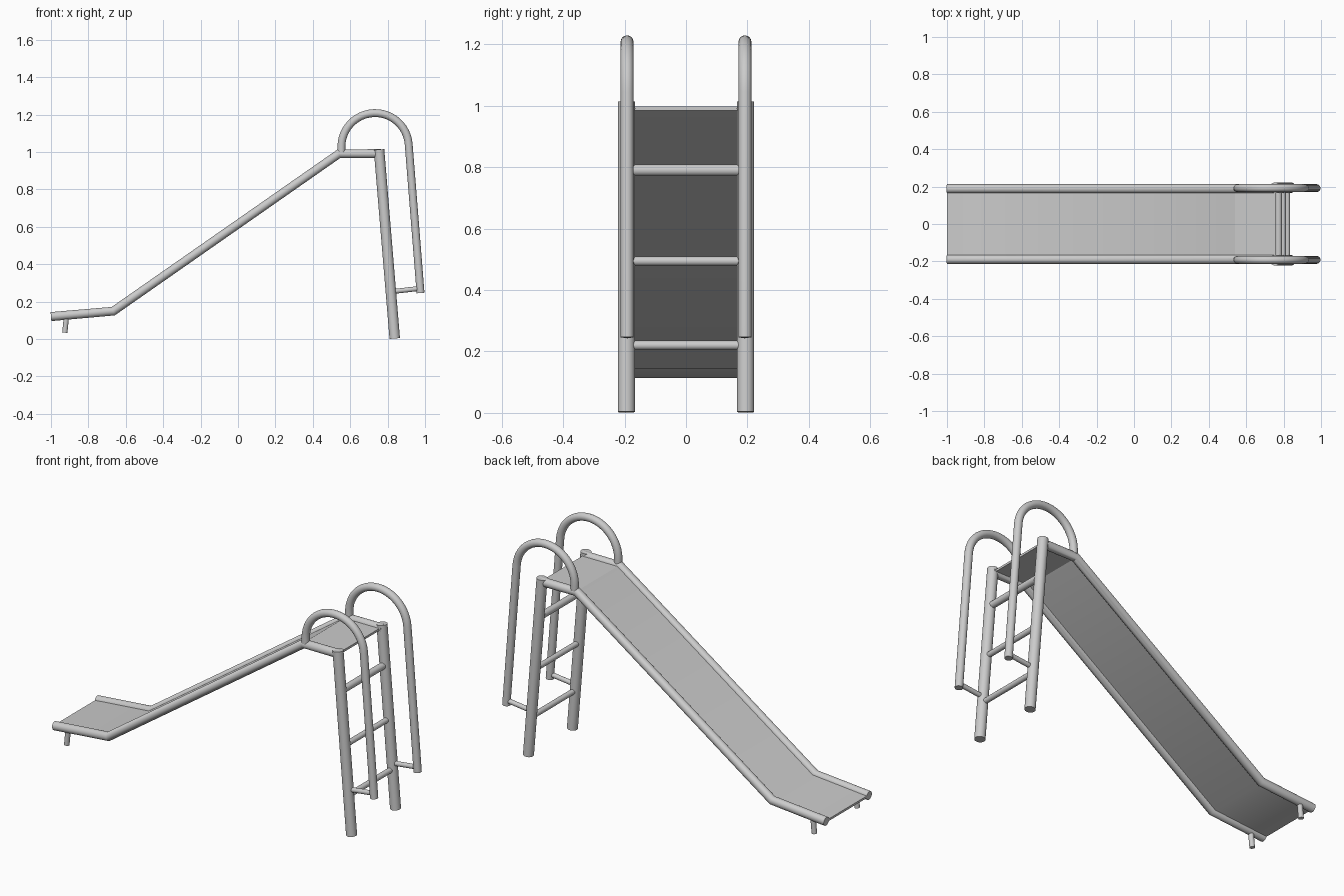
import bpy, bmesh, math
from mathutils import Vector

if "Cube" in bpy.data.objects:
    bpy.data.objects.remove(bpy.data.objects["Cube"])

def finish(name, bm):
    bmesh.ops.recalc_face_normals(bm, faces=bm.faces)
    me = bpy.data.meshes.new(name)
    bm.to_mesh(me)
    bm.free()
    ob = bpy.data.objects.new(name, me)
    bpy.context.collection.objects.link(ob)
    bpy.ops.object.select_all(action='DESELECT')
    bpy.context.view_layer.objects.active = ob
    ob.select_set(True)
    bpy.ops.object.shade_smooth_by_angle(angle=math.radians(30))
    return ob

def tube(name, pts, r, n=20):
    """Round capped tube swept along a flat path."""
    pts = [Vector(p) for p in pts]
    bm = bmesh.new()
    rings = []
    for i, p in enumerate(pts):
        a = (p - pts[i - 1]).normalized() if i else Vector()
        b = (pts[i + 1] - p).normalized() if i < len(pts) - 1 else Vector()
        t = (a + b).normalized()
        u = Vector((0, 1, 0)) if abs(t.y) < 0.9 else Vector((1, 0, 0))
        v = t.cross(u)
        rings.append([bm.verts.new(p + r * (u * math.cos(k * math.tau / n) + v * math.sin(k * math.tau / n)))
                      for k in range(n)])
    for A, B in zip(rings, rings[1:]):
        for k in range(n):
            bm.faces.new((A[k], A[(k + 1) % n], B[(k + 1) % n], B[k]))
    bm.faces.new(rings[0])
    bm.faces.new(rings[-1])
    return finish(name, bm)

profile = [(-1.0, 0.12), (-0.667, 0.149), (0.54, 0.991), (0.765, 0.991)]
leg_top, leg_foot = Vector((0.754, 0, 1.013)), Vector((0.838, 0, 0.003))

# arched handrail path: half circle, then a straight drop
lean = math.radians(5)
arch = [(0.553, 1.0)]
for i in range(25):
    a = math.pi - i / 24 * (math.pi - lean)
    arch.append((0.733 + 0.18 * math.cos(a), 1.028 + 0.18 * math.sin(a)))
arch.append((0.976, 0.246))

for side, s in (("left", 1), ("right", -1)):
    def path(p, y):
        return [(x, s * y, z) for x, z in p]
    tube(side + "_slide_rail", path(profile, 0.189), 0.024)
    tube(side + "_ladder_leg", path([(leg_top.x, leg_top.z), (leg_foot.x, leg_foot.z)], 0.194), 0.028)
    tube(side + "_handrail", path(arch, 0.192), 0.021)
    tube(side + "_handrail_bracket", path([(0.82, 0.253), (0.975, 0.271)], 0.192), 0.013)
    tube(side + "_front_foot", path([(-0.917, 0.125), (-0.926, 0.034)], 0.189), 0.014)

# ladder rungs
for i, (z, r) in enumerate(((0.22, 0.015), (0.494, 0.015), (0.79, 0.019))):
    p = leg_foot.lerp(leg_top, (z - leg_foot.z) / (leg_top.z - leg_foot.z))
    tube(f"rung_{i + 1}", [(p.x, -0.19, z), (p.x, 0.19, z)], r)

# slide sheet: profile extruded across, with thickness
bm = bmesh.new()
sheet = profile[:3] + [(0.757, 0.991)]
rows = [[bm.verts.new((x, y, z + dz)) for y, dz in ((-0.18, -0.006), (0.18, -0.006), (0.18, 0.006), (-0.18, 0.006))]
        for x, z in sheet]
for A, B in zip(rows, rows[1:]):
    for k in range(4):
        bm.faces.new((A[k], A[(k + 1) % 4], B[(k + 1) % 4], B[k]))
bm.faces.new(rows[0])
bm.faces.new(rows[-1])
finish("slide_sheet", bm)
